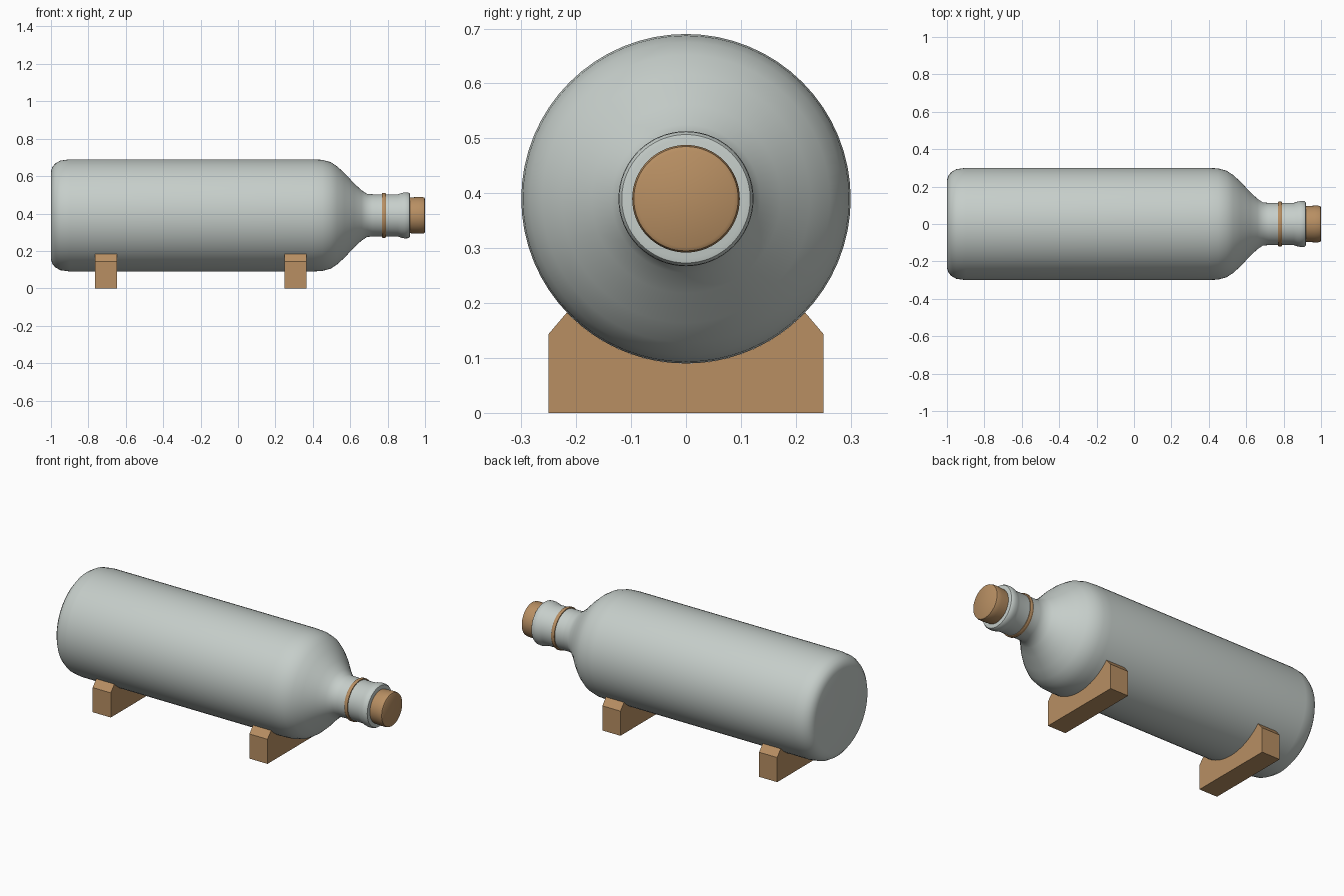
import bpy, bmesh, math

if "Cube" in bpy.data.objects:
    bpy.data.objects.remove(bpy.data.objects["Cube"])

AXIS_Z = 0.39   # height of the bottle's axis
RADIUS = 0.30   # body radius


def material(name, rgb):
    m = bpy.data.materials.new(name)
    m.diffuse_color = (*rgb, 1)
    m.use_nodes = True
    m.node_tree.nodes["Principled BSDF"].inputs["Base Color"].default_value = m.diffuse_color
    return m


glass = material("pale grey glass", (0.565, 0.617, 0.591))
wood = material("tan wood", (0.479, 0.275, 0.124))


def finish(name, bm, mat, smooth=None):
    bmesh.ops.recalc_face_normals(bm, faces=bm.faces)
    mesh = bpy.data.meshes.new(name)
    bm.to_mesh(mesh)
    bm.free()
    mesh.materials.append(mat)
    obj = bpy.data.objects.new(name, mesh)
    bpy.context.collection.objects.link(obj)
    if smooth:
        bpy.ops.object.select_all(action='DESELECT')
        obj.select_set(True)
        bpy.context.view_layer.objects.active = obj
        bpy.ops.object.shade_smooth_by_angle(angle=math.radians(smooth))
    return obj


def lathe(name, profile, mat, closed=False, segments=64):
    """Turn (x, radius) points around the horizontal bottle axis."""
    bm = bmesh.new()
    rings = []
    for x, r in profile:
        rings.append([bm.verts.new((x, r * math.cos(a), AXIS_Z + r * math.sin(a)))
                      for a in (2 * math.pi * i / segments for i in range(segments))])
    pairs = list(zip(rings, rings[1:]))
    if closed:
        pairs.append((rings[-1], rings[0]))
    else:
        bm.faces.new(rings[0])
        bm.faces.new(rings[-1])
    for a, b in pairs:
        for i in range(segments):
            j = (i + 1) % segments
            bm.faces.new((a[i], a[j], b[j], b[i]))
    return finish(name, bm, mat, 40)


# Bottle: rounded base, straight body, sloping shoulder, neck and lip
lathe("bottle", [
    (-1.0, 0.235), (-0.993, 0.258), (-0.978, 0.277), (-0.95, 0.293), (-0.90, 0.30),
    (0.40, 0.30), (0.45, 0.297), (0.495, 0.285), (0.53, 0.262), (0.57, 0.226),
    (0.62, 0.172), (0.66, 0.135), (0.69, 0.115), (0.72, 0.113), (0.855, 0.113),
    (0.872, 0.119), (0.89, 0.123), (0.91, 0.122), (0.918, 0.117), (0.92, 0.108)], glass)

# Cork plugging the mouth
lathe("cork", [(0.90, 0.094), (0.92, 0.095), (0.94, 0.097), (0.965, 0.098),
               (0.985, 0.098), (0.996, 0.095), (1.0, 0.088)], wood)

# Thin band round the neck
lathe("neck_band", [(0.77, 0.11), (0.77, 0.118), (0.774, 0.12), (0.786, 0.12),
                    (0.79, 0.118), (0.79, 0.11)], wood, closed=True)


# Cradles: block with chamfered shoulders and a round seat for the body
def cradle(name, x0, x1):
    half = math.asin(0.217 / RADIUS)
    steps = 24
    outline = [(-0.25, 0), (0.25, 0), (0.25, 0.144)]
    for i in range(steps + 1):
        a = half * (1 - 2 * i / steps)
        outline.append((RADIUS * math.sin(a), AXIS_Z - RADIUS * math.cos(a)))
    outline.append((-0.25, 0.144))
    bm = bmesh.new()
    face = bm.faces.new([bm.verts.new((x0, y, z)) for y, z in outline])
    ext = bmesh.ops.extrude_face_region(bm, geom=[face])
    moved = [v for v in ext["geom"] if isinstance(v, bmesh.types.BMVert)]
    bmesh.ops.translate(bm, verts=moved, vec=(x1 - x0, 0, 0))
    finish(name, bm, wood, 20)


cradle("rear_cradle", -0.765, -0.648)
cradle("front_cradle", 0.249, 0.366)
